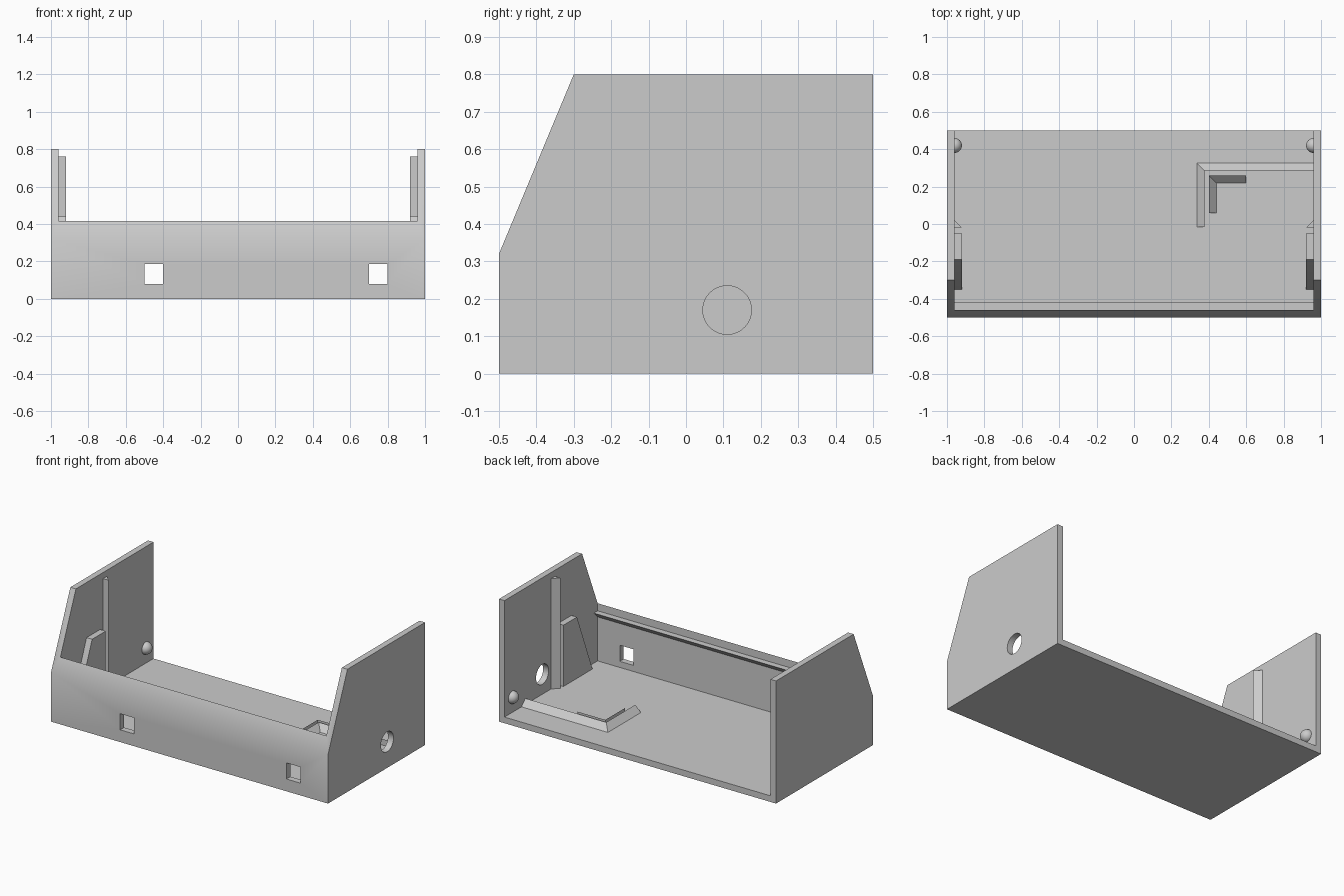
import bpy, bmesh, math
from mathutils import Vector

if "Cube" in bpy.data.objects:
    bpy.data.objects.remove(bpy.data.objects["Cube"])

WALL = 0.04      # panel thickness, also the size of every small wedge
INNER = 1 - WALL
FLOOR = WALL

grey = bpy.data.materials.new("light grey")
grey.use_nodes = True
grey.diffuse_color = (0.6, 0.6, 0.6, 1)
grey.node_tree.nodes["Principled BSDF"].inputs["Base Color"].default_value = (0.6, 0.6, 0.6, 1)


def finish(name, bm):
    bmesh.ops.recalc_face_normals(bm, faces=bm.faces)
    mesh = bpy.data.meshes.new(name)
    bm.to_mesh(mesh)
    bm.free()
    mesh.materials.append(grey)
    obj = bpy.data.objects.new(name, mesh)
    bpy.context.collection.objects.link(obj)
    return obj


def loft(name, sections):
    """Skin matching cross-sections and cap both ends."""
    bm = bmesh.new()
    rings = [[bm.verts.new(p) for p in s] for s in sections]
    for a, b in zip(rings, rings[1:]):
        for i in range(len(a)):
            j = (i + 1) % len(a)
            bm.faces.new((a[i], a[j], b[j], b[i]))
    bm.faces.new(rings[0])
    bm.faces.new(rings[-1])
    return finish(name, bm)


def along_x(name, profile, x0, x1):
    return loft(name, [[(x, y, z) for y, z in profile] for x in (x0, x1)])


def along_z(name, profile, z0, z1):
    return loft(name, [[(x, y, z) for x, y in profile] for z in (z0, z1)])


def box(name, x0, x1, y0, y1, z0, z1):
    return along_x(name, [(y0, z0), (y1, z0), (y1, z1), (y0, z1)], x0, x1)


def cut(target, cutter):
    mod = target.modifiers.new("cut", "BOOLEAN")
    mod.operation, mod.solver, mod.object = "DIFFERENCE", "EXACT", cutter
    bpy.context.view_layer.objects.active = target
    bpy.ops.object.modifier_apply(modifier=mod.name)
    bpy.data.objects.remove(cutter)


# Tray: sloped-front block hollowed into floor, sides and front wall
side = [(-0.5, 0), (0.5, 0), (0.5, 0.8), (-0.3, 0.8), (-0.5, 0.32)]
tray = along_x("tray", side, -1, 1)
cut(tray, box("hollow", -INNER, INNER, -0.5 + WALL, 1, FLOOR, 1))

# Square openings in the front wall
for x in (-0.5, 0.7):
    cut(tray, box("front_opening", x, x + 0.1, -0.6, -0.4, 0.08, 0.185))

# Round opening in the left side
ring = [(0.11 + 0.065 * math.cos(math.tau * i / 48),
         0.17 + 0.065 * math.sin(math.tau * i / 48)) for i in range(48)]
cut(tray, along_x("side_opening", ring, 0.9, 1.1))

# Wedge-shaped lip behind the front wall
lip_top, back = 0.367, -0.5 + WALL
parts = [tray, along_x("front_lip", [
    (back - 0.01, lip_top), (back + WALL, lip_top),
    (back, lip_top - WALL), (back - 0.01, lip_top - WALL)], -0.98, 0.98)]

# Vertical ribs, sloped braces and round studs on both inner sides
for s, tag in ((1, "left"), (-1, "right")):
    w, tip = s * INNER, s * (INNER - WALL)
    parts.append(along_z(tag + "_rib", [(w, 0.02), (w, -0.02), (tip, -0.02)], 0.03, 0.76))
    brace = [(-0.05, 0.03), (-0.05, 0.44), (-0.19, 0.44), (-0.35, FLOOR), (-0.35, 0.03)]
    parts.append(along_x(tag + "_brace", brace, s * 0.97, tip))
    bm = bmesh.new()
    bmesh.ops.create_uvsphere(bm, u_segments=32, v_segments=16, radius=WALL)
    bmesh.ops.bisect_plane(bm, geom=bm.verts[:] + bm.edges[:] + bm.faces[:],
                           plane_co=(0, 0, 0), plane_no=(s, 0, 0), clear_outer=True)
    bmesh.ops.translate(bm, verts=bm.verts, vec=Vector((w, 0.42, 0.14)))
    parts.append(finish(tag + "_stud", bm))


def corner_rail(name, path):
    """Mitred wedge rail: each station pairs a ridge point with its toe point."""
    return loft(name, [[(*ridge, 0.03), (*ridge, FLOOR + WALL), (*toe, FLOOR), (*toe, 0.03)]
                       for ridge, toe in path])


# Corner holder on the floor: two rails with a slot between them
parts.append(corner_rail("outer_rail", [
    ((0.97, 0.285), (0.97, 0.325)),
    ((0.376, 0.285), (0.336, 0.325)),
    ((0.376, -0.015), (0.336, -0.015))]))
parts.append(corner_rail("inner_rail", [
    ((0.6, 0.26), (0.6, 0.22)),
    ((0.4, 0.26), (0.44, 0.22)),
    ((0.4, 0.06), (0.44, 0.06))]))

# Smooth shading with crisp edges
bpy.ops.object.select_all(action="DESELECT")
for obj in parts:
    obj.select_set(True)
bpy.context.view_layer.objects.active = tray
bpy.ops.object.shade_smooth_by_angle(angle=math.radians(30))
